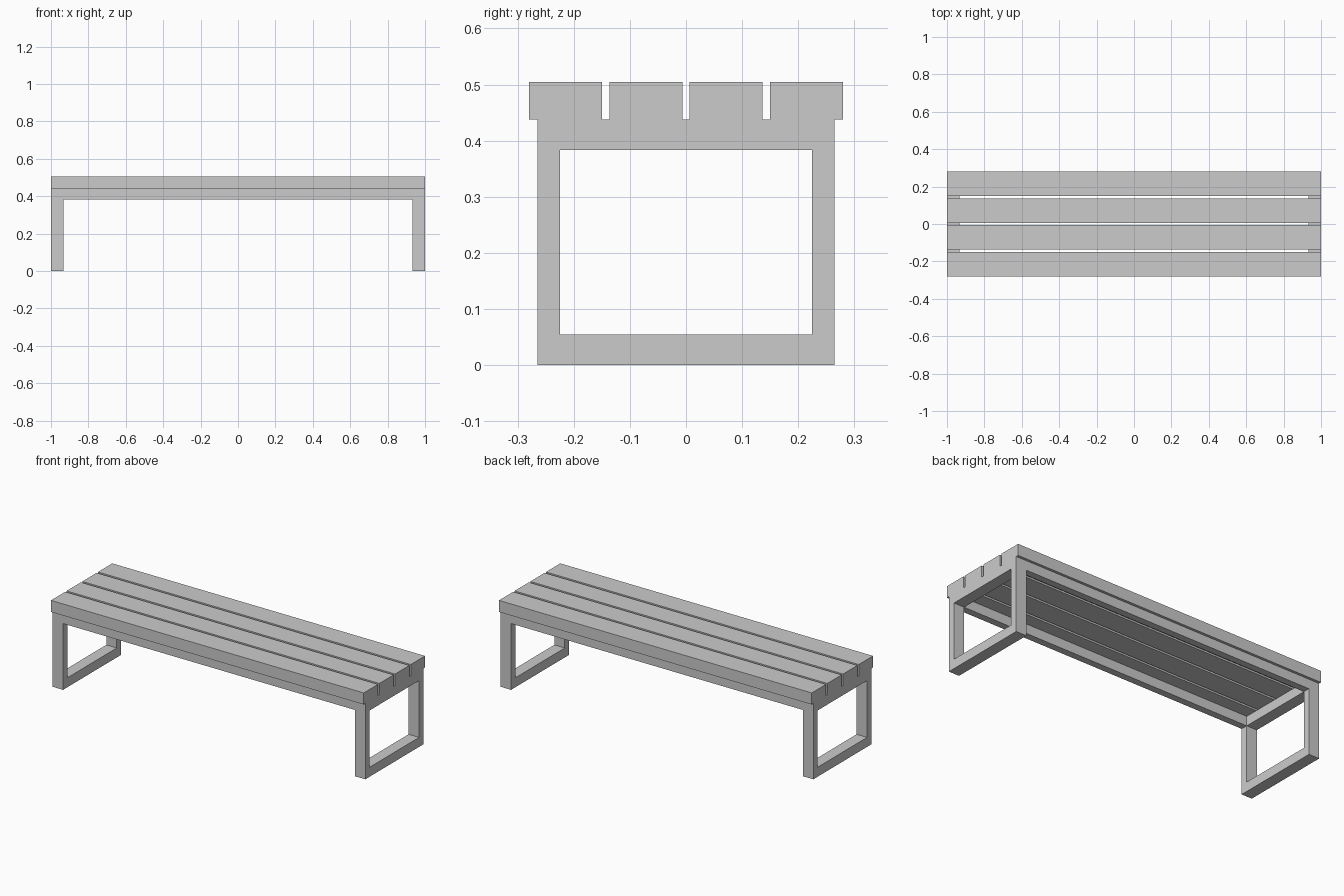
import bpy, bmesh

if "Cube" in bpy.data.objects:
    bpy.data.objects.remove(bpy.data.objects["Cube"])

SEAT_Z, TOP_Z = 0.438, 0.505
LEG_IN = 0.933            # inner face of the leg frames
OUT_Y, IN_Y = 0.265, 0.225
LOW_Z, HIGH_Z = 0.055, 0.383


def finish(bm, name):
    bmesh.ops.recalc_face_normals(bm, faces=bm.faces)
    mesh = bpy.data.meshes.new(name)
    bm.to_mesh(mesh)
    bm.free()
    obj = bpy.data.objects.new(name, mesh)
    bpy.context.collection.objects.link(obj)
    return obj


def box(name, x0, x1, y0, y1, z0, z1):
    bm = bmesh.new()
    bmesh.ops.create_cube(bm, size=1)
    for v in bm.verts:
        v.co.x = x1 if v.co.x > 0 else x0
        v.co.y = y1 if v.co.y > 0 else y0
        v.co.z = z1 if v.co.z > 0 else z0
    return finish(bm, name)


def leg_frame(name, x0, x1):
    # Closed rectangular loop: four rings of corners bridged in a cycle
    bm = bmesh.new()
    rings = []
    for x, y, z0, z1 in ((x0, OUT_Y, 0, SEAT_Z), (x1, OUT_Y, 0, SEAT_Z),
                         (x1, IN_Y, LOW_Z, HIGH_Z), (x0, IN_Y, LOW_Z, HIGH_Z)):
        rings.append([bm.verts.new((x, *p)) for p in
                      ((-y, z0), (y, z0), (y, z1), (-y, z1))])
    for i in range(4):
        a, b = rings[i], rings[(i + 1) % 4]
        for j in range(4):
            k = (j + 1) % 4
            bm.faces.new((a[j], a[k], b[k], b[j]))
    return finish(bm, name)


# Seat slats
WIDTH, PITCH = 0.13, 0.1433
for i in range(4):
    y = (i - 1.5) * PITCH
    box(f"seat_slat_{i + 1}", -1, 1, y - WIDTH / 2, y + WIDTH / 2, SEAT_Z, TOP_Z)

# Leg frames at both ends
leg_frame("left_leg_frame", -1, -LEG_IN)
leg_frame("right_leg_frame", LEG_IN, 1)

# Long rails under the seat
box("front_rail", -LEG_IN, LEG_IN, -OUT_Y, -IN_Y, HIGH_Z, SEAT_Z)
box("back_rail", -LEG_IN, LEG_IN, IN_Y, OUT_Y, HIGH_Z, SEAT_Z)
